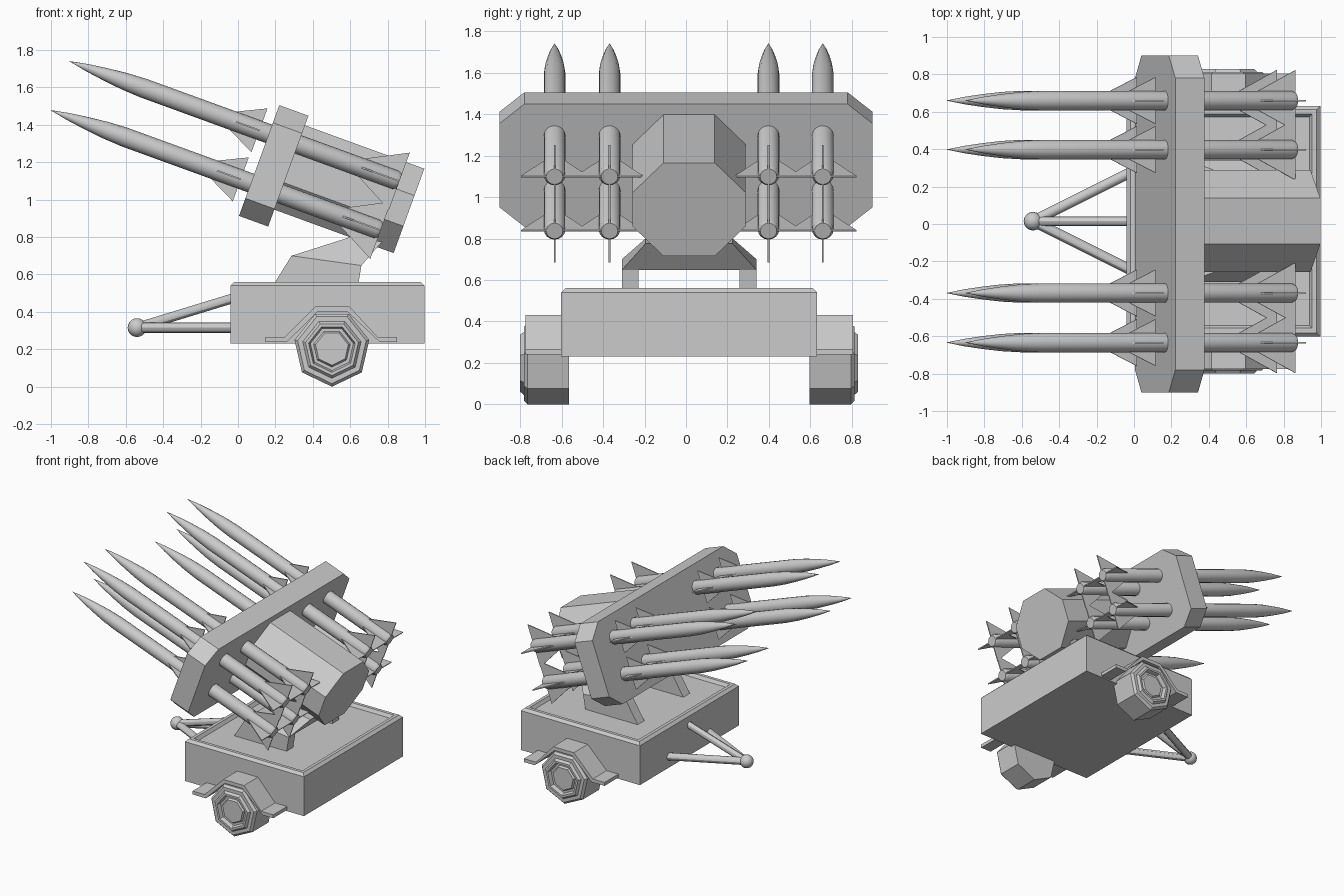
import bpy, bmesh, math
from mathutils import Vector, Matrix

if "Cube" in bpy.data.objects:
    bpy.data.objects.remove(bpy.data.objects["Cube"])

CY = 0.015                     # lateral centre line of trailer and launcher
TILT = math.radians(20)        # local +X points to the rear and down


def make(name, bm, matrix=None, smooth=False):
    bmesh.ops.recalc_face_normals(bm, faces=bm.faces)
    me = bpy.data.meshes.new(name)
    bm.to_mesh(me)
    bm.free()
    if smooth:
        me.polygons.foreach_set("use_smooth", [True] * len(me.polygons))
        me.set_sharp_from_angle(angle=math.radians(30))
    ob = bpy.data.objects.new(name, me)
    bpy.context.collection.objects.link(ob)
    if matrix:
        ob.matrix_world = matrix
    return ob


def bridge(bm, rings, caps=True):
    """Skin a list of equal-length closed rings of points."""
    vs = [[bm.verts.new(p) for p in r] for r in rings]
    n = len(vs[0])
    for a, b in zip(vs, vs[1:]):
        for i in range(n):
            j = (i + 1) % n
            bm.faces.new((a[i], a[j], b[j], b[i]))
    if caps:
        bm.faces.new(vs[0])
        bm.faces.new(vs[-1])


def lathe(bm, profile, segs, to3d, phase=0.0):
    """Revolve (distance, radius) pairs; to3d maps (distance, a, b)."""
    rings = []
    for d, r in profile:
        rings.append([to3d(d, r * math.cos(phase + i * math.tau / segs),
                           r * math.sin(phase + i * math.tau / segs)) for i in range(segs)])
    bridge(bm, rings)


def octagon(hy, hz, fy, fz):
    return [(fy, hz), (hy, fz), (hy, -fz), (fy, -hz),
            (-fy, -hz), (-hy, -fz), (-hy, fz), (-fy, hz)]


def tilted(x, y, z):
    return Matrix.Translation((x, y, z)) @ Matrix.Rotation(TILT, 4, 'Y')


def side_prism(name, pts, y0, y1):
    bm = bmesh.new()
    bridge(bm, [[(x, y, z) for x, z in pts] for y in (y0, y1)])
    return make(name, bm)


def rod(name, a, b, r, segs=12):
    a, b = Vector(a), Vector(b)
    bm = bmesh.new()
    bmesh.ops.create_cone(bm, cap_ends=True, segments=segs, radius1=r, radius2=r, depth=(b - a).length)
    m = Matrix.Translation((a + b) / 2) @ (b - a).to_track_quat('Z', 'Y').to_matrix().to_4x4()
    return make(name, bm, m, smooth=True)


# trailer bed: chamfered top edge, rim and sunken deck
def rect(inset, z):
    x0, x1, h = -0.04 + inset, 0.997 - inset, 0.617 - inset
    return [(x0, CY - h, z), (x1, CY - h, z), (x1, CY + h, z), (x0, CY + h, z)]


bm = bmesh.new()
bridge(bm, [rect(0, .23), rect(0, .54), rect(.02, .56), rect(.045, .56), rect(.06, .535)])
make("trailer_bed", bm)

# wheels and fenders
tyre = [(.58, .205), (.78, .205), (.797, .188), (.797, .16), (.815, .145),
        (.815, .128), (.785, .118), (.785, .10), (.80, .09)]
fender = [(.147, .267), (.25, .267), (.415, .43), (.595, .43), (.745, .267), (.85, .267),
          (.85, .24), (.757, .24), (.583, .402), (.427, .402), (.262, .24), (.147, .24)]
for side, s in (("left", 1), ("right", -1)):
    bm = bmesh.new()
    lathe(bm, tyre, 7, lambda d, a, b: (.502 + a, CY + s * d, .205 + b), -math.pi / 2)
    make("wheel_" + side, bm)
    side_prism("fender_" + side, fender, CY + s * .6, CY + s * .79)

# tow hitch
ball = (-.54, CY, .316)
bm = bmesh.new()
bmesh.ops.create_uvsphere(bm, u_segments=16, v_segments=10, radius=.05)
make("hitch_ball", bm, Matrix.Translation(ball), smooth=True)
rod("hitch_bar_upper", ball, (-.02, CY, .475), .026)
for side, s in (("left", 1), ("right", -1)):
    rod("hitch_bar_" + side, ball, (-.02, CY + s * .26, .316), .028)

# pedestal: two legs and a tapering saddle under the body
leg = [(.18, .53), (.64, .53), (.66, .648), (.286, .70)]
for side, s in (("left", 1), ("right", -1)):
    side_prism("pedestal_leg_" + side, leg, CY + s * .243, CY + s * .325)
low, high = [(.286, .70), (.66, .648)], [(.60, .80), (.77, .775)]
bm = bmesh.new()
bridge(bm, [[(p[0][0], CY - h, p[0][1]), (p[1][0], CY - h, p[1][1]),
             (p[1][0], CY + h, p[1][1]), (p[0][0], CY + h, p[0][1])]
            for p, h in ((low, .325), (high, .21))])
make("pedestal_saddle", bm)

# launcher body and the wide rack panel
for name, oct_pts, x0, x1, m in (
        ("launcher_body", octagon(.2725, .24, .123, .087), -.70, 0, tilted(.914, CY, .94)),
        ("rack_panel", octagon(.90, .315, .78, .215), -.083, .083, tilted(.191, 0, 1.181))):
    bm = bmesh.new()
    bridge(bm, [[(x, y, z) for y, z in oct_pts] for x in (x0, x1)])
    make(name, bm, m)

# missile: revolved body plus two sets of four fins, tip at the origin
bm = bmesh.new()
lathe(bm, [(0, .001), (.10, .020), (.20, .034), (.31, .046), (.42, .052), (1.855, .052), (1.876, .040)],
      16, lambda d, a, b: (d, a, b))
for tri in ([(.905, .04), (1.08, .125), (1.08, .04)], [(1.64, .04), (1.876, .163), (1.876, .04)]):
    for k in range(4):
        rot = Matrix.Rotation(k * math.pi / 2, 3, 'X')
        bridge(bm, [[rot @ Vector((x, t, r)) for x, r in tri] for t in (-.004, .004)])
first = None
for row, x, z in (("upper", -.90, 1.74), ("lower", -1.0, 1.478)):
    for i, y in enumerate((-.396, -.13 - .516, .383, .643)):
        y = (-.634, -.369, .398, .66)[i]
        name = f"missile_{row}_{i + 1}"
        if first is None:
            first = make(name, bm, tilted(x, y, z), smooth=True)
        else:
            ob = bpy.data.objects.new(name, first.data)
            bpy.context.collection.objects.link(ob)
            ob.matrix_world = tilted(x, y, z)
